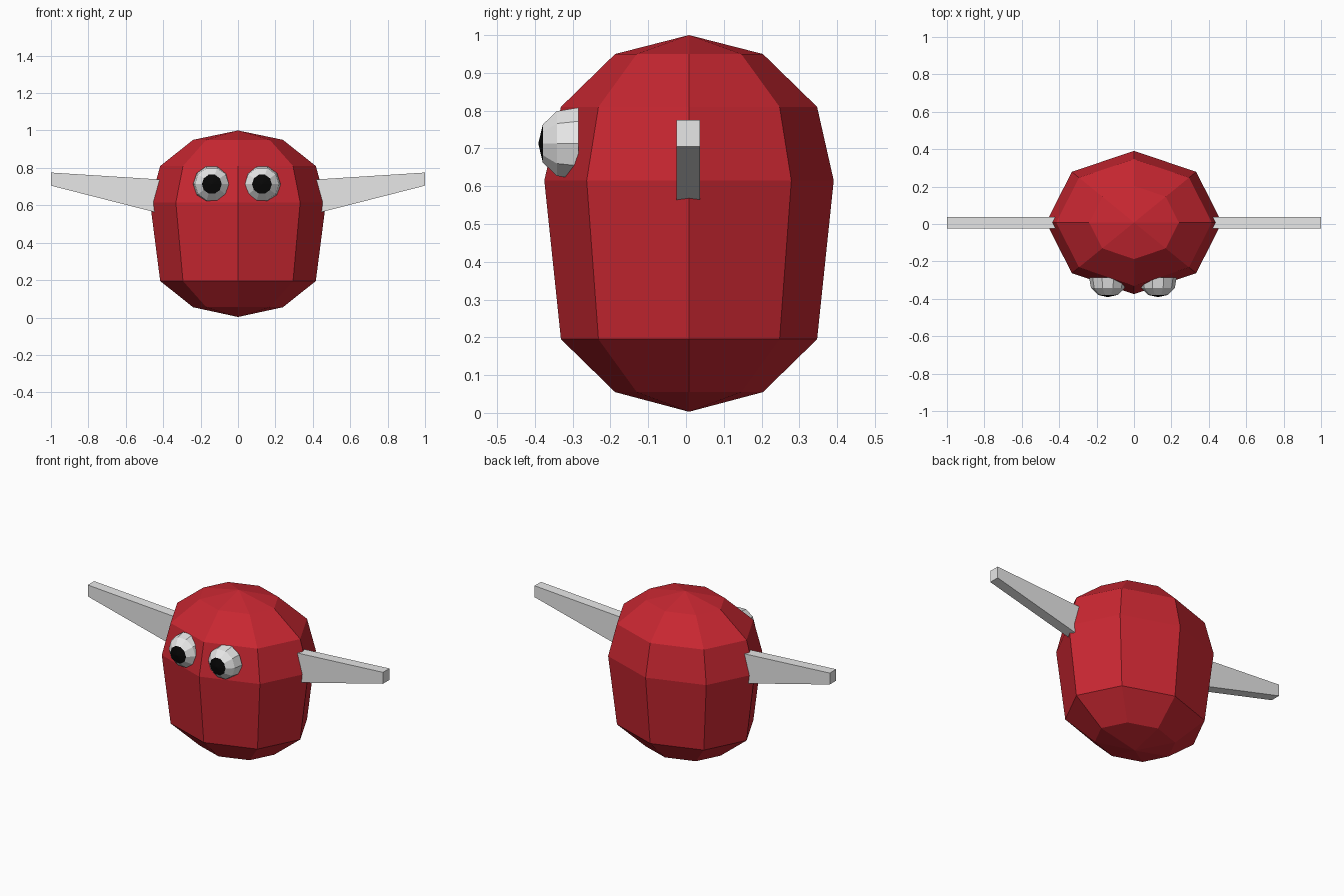
import bpy, bmesh, math
from mathutils import Matrix, Vector

if "Cube" in bpy.data.objects:
    bpy.data.objects.remove(bpy.data.objects["Cube"])


def material(name, rgb):
    m = bpy.data.materials.new(name)
    m.diffuse_color = (*rgb, 1)
    m.use_nodes = True
    m.node_tree.nodes["Principled BSDF"].inputs["Base Color"].default_value = m.diffuse_color
    return m


RED = material("body red", (0.58, 0.02, 0.031))
GREY = material("light grey", (0.8, 0.8, 0.8))
BLACK = material("pupil black", (0.002, 0.002, 0.002))


def finish(bm, name, *mats):
    bmesh.ops.recalc_face_normals(bm, faces=bm.faces)
    mesh = bpy.data.meshes.new(name)
    bm.to_mesh(mesh)
    bm.free()
    for m in mats:
        mesh.materials.append(m)
    obj = bpy.data.objects.new(name, mesh)
    bpy.context.collection.objects.link(obj)
    return obj


def lathe(profile, sides, squash=1.0):
    """Stack of rings (radius, height); a radius of 0 makes a pole."""
    bm = bmesh.new()
    rings = []
    for r, z in profile:
        n = sides if r else 1
        rings.append([bm.verts.new((r * math.cos(math.tau * i / n),
                                    r * squash * math.sin(math.tau * i / n), z))
                      for i in range(n)])
    for a, b in zip(rings, rings[1:]):
        for i in range(sides):
            j = (i + 1) % sides
            corners = [a[i % len(a)], a[j % len(a)], b[j % len(b)], b[i % len(b)]]
            bm.faces.new(list(dict.fromkeys(corners)))
    if len(rings[0]) > 1:
        bm.faces.new(rings[0])
    return bm


# Body: eight-sided stretched ball
bm = lathe([(0, 0.003), (0.24, 0.055), (0.416, 0.195), (0.47, 0.615),
            (0.416, 0.81), (0.24, 0.95), (0, 1.0)], 8, 0.815)
bmesh.ops.translate(bm, verts=bm.verts, vec=(0, 0.008, 0))
finish(bm, "body", RED)

# Wings: tapered bars, roots buried in the body
for side, label in ((-1, "left"), (1, "right")):
    bm = bmesh.new()
    outline = [(0.40, 0.552), (1.0, 0.705), (1.0, 0.775), (0.40, 0.737)]
    face = bm.faces.new([bm.verts.new((side * x, -0.025, z)) for x, z in outline])
    ext = bmesh.ops.extrude_face_region(bm, geom=[face])
    bmesh.ops.translate(bm, vec=(0, 0.062, 0),
                        verts=[v for v in ext["geom"] if isinstance(v, bmesh.types.BMVert)])
    finish(bm, label + "_wing", GREY)

# Eyes: faceted domes facing forward, the cap painted as the pupil
for x, label in ((-0.14, "left"), (0.128, "right")):
    bm = lathe([(0.1, 0.285), (0.09, 0.342), (0.053, 0.379), (0, 0.391)], 10)
    for f in bm.faces:
        f.material_index = int(f.calc_center_median().z > 0.379)
    bmesh.ops.transform(bm, verts=bm.verts,
                        matrix=Matrix.Translation((x, 0, 0.713)) @ Matrix.Rotation(math.pi / 2, 4, 'X'))
    finish(bm, label + "_eye", GREY, BLACK)
